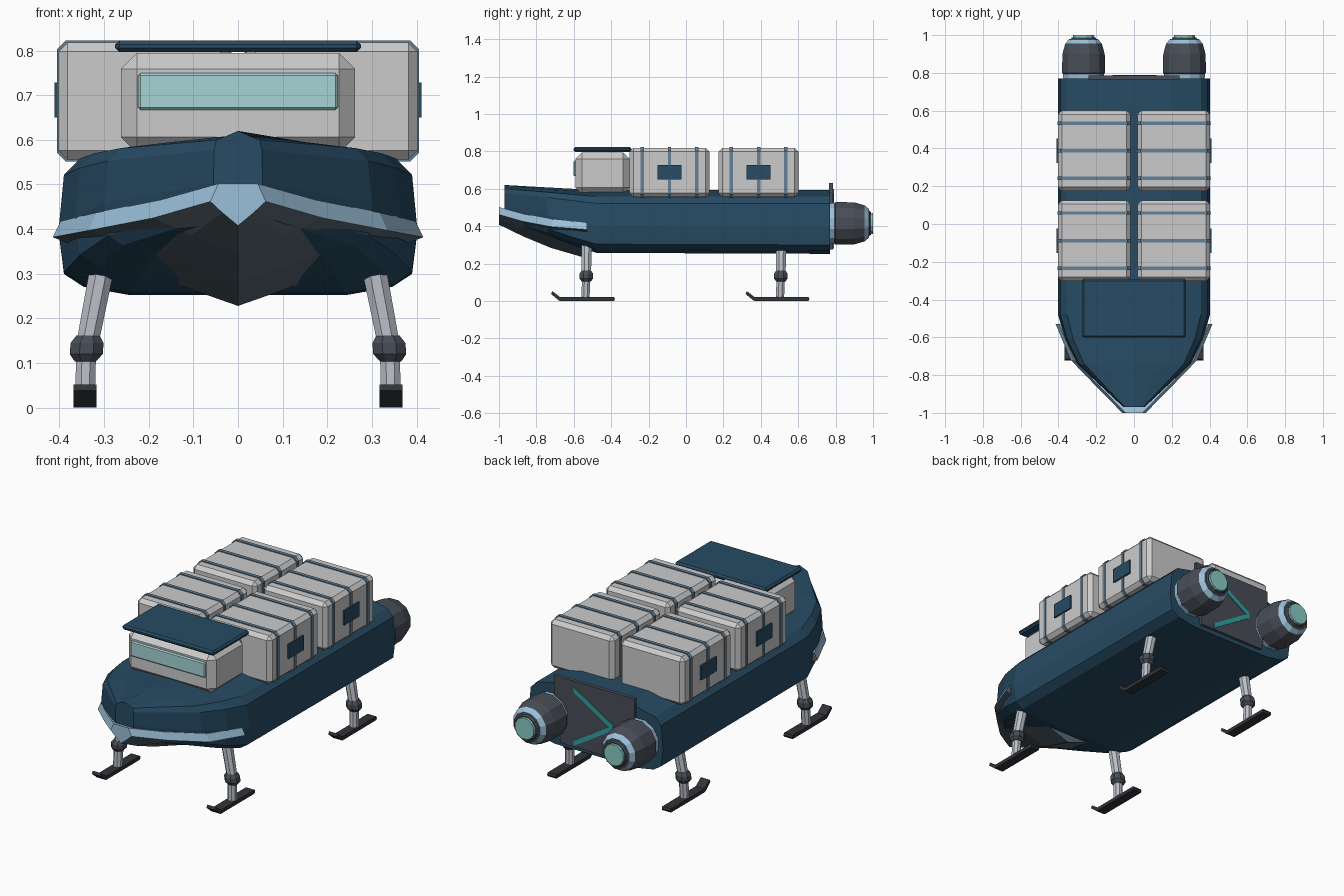
import bpy, bmesh, math
from mathutils import Vector

if "Cube" in bpy.data.objects:
    bpy.data.objects.remove(bpy.data.objects["Cube"])


def material(name, rgb):
    m = bpy.data.materials.new(name)
    m.diffuse_color = (*rgb, 1)
    m.use_nodes = True
    m.node_tree.nodes["Principled BSDF"].inputs["Base Color"].default_value = m.diffuse_color
    return m


NAVY = material("navy_paint", (0.02, 0.07, 0.125))
PALE = material("pale_blue_trim", (0.33, 0.53, 0.70))
SLATE = material("slate_underside", (0.10, 0.14, 0.17))
DARK = material("dark_metal", (0.065, 0.075, 0.095))
BLACK = material("runner_metal", (0.03, 0.033, 0.04))
STEEL = material("strut_steel", (0.50, 0.53, 0.58))
STRAP = material("strap_blue", (0.13, 0.22, 0.30))
GLASS = material("window_glass", (0.38, 0.66, 0.68))
TEAL = material("teal_glow", (0.25, 0.60, 0.56))
MARK = material("teal_stripe", (0.03, 0.36, 0.36))


def finish(name, bm, *mats):
    bmesh.ops.recalc_face_normals(bm, faces=bm.faces)
    me = bpy.data.meshes.new(name)
    bm.to_mesh(me)
    bm.free()
    for m in mats:
        if m:
            me.materials.append(m)
    ob = bpy.data.objects.new(name, me)
    bpy.context.collection.objects.link(ob)
    return ob


def box(name, lo, hi, mat=None, bevel=0.0):
    bm = bmesh.new()
    bmesh.ops.create_cube(bm, size=1)
    for v in bm.verts:
        v.co = Vector([(a + b) / 2 + c * (b - a) for a, b, c in zip(lo, hi, v.co)])
    if bevel:
        bmesh.ops.bevel(bm, geom=bm.edges[:], offset=bevel, segments=1,
                        affect='EDGES', profile=0.5)
    return finish(name, bm, mat)


def loft(name, rings, mats, pick=lambda ring, side: 0, cap=0):
    """Skin a list of closed rings and cap both ends."""
    bm = bmesh.new()
    rows = [[bm.verts.new(p) for p in r] for r in rings]
    n = len(rows[0])
    for k, (a, b) in enumerate(zip(rows, rows[1:])):
        for i in range(n):
            j = (i + 1) % n
            bm.faces.new((a[i], a[j], b[j], b[i])).material_index = pick(k, i)
    bm.faces.new(rows[0]).material_index = cap
    bm.faces.new(rows[-1]).material_index = pick(len(rows) - 1, 0)
    return finish(name, bm, *mats)


def tube(name, stops, mats, sides, pick=lambda k, i: 0, along_y=False):
    """Loft of round rings; each stop is (x, y, z, radius)."""
    rings = []
    for x, y, z, r in stops:
        ring = []
        for i in range(sides):
            t = 2 * math.pi * (i + 0.5) / sides
            c, s = r * math.cos(t), r * math.sin(t)
            ring.append((x + c, y, z + s) if along_y else (x + c, y + s, z))
        rings.append(ring)
    return loft(name, rings, mats, pick)


def prism(name, outline, place, depth, mat):
    """Flat outline placed in 3D and pushed along a depth vector."""
    pts = [Vector(place(*p)) for p in outline]
    return loft(name, [pts, [p + Vector(depth) for p in pts]], [mat])


def mirrored(half):
    """Close a right-hand section, whose ends lie on x = 0."""
    return half + [(-x, y, z) for x, y, z in half[-2:0:-1]]


# Hull: y, half width, deck height, keel height
stations = [(-0.97, 0.055, 0.62, 0.42), (-0.74, 0.30, 0.607, 0.35), (-0.61, 0.365, 0.60, 0.30),
            (-0.48, 0.402, 0.592, 0.257), (0.77, 0.402, 0.592, 0.252)]
rings = []
for y, w, zt, zb in stations:
    crown = 0.012 if y < -0.5 else 0.0
    h = zt - zb
    rings.append(mirrored([(0, y, zt), (w * 0.5, y, zt - crown), (w * 0.88, y, zt - 0.1 * h),
                           (w * 0.97, y, zt - 0.21 * h), (w, y, zb + 0.42 * h),
                           (w * 0.97, y, zb + 0.14 * h), (w * 0.86, y, zb + 0.055 * h),
                           (w * 0.6, y, zb), (0, y, zb)]))
loft("hull", rings, [NAVY])

# Bow fairing: y, half width, band top, band bottom, keel
bow = [(-1.0, 0.062, 0.502, 0.462, 0.408), (-0.87, 0.19, 0.466, 0.425, 0.345),
       (-0.72, 0.335, 0.437, 0.397, 0.283), (-0.53, 0.415, 0.418, 0.382, 0.228)]
rings = [mirrored([(0, y, a), (w - 0.018, y, a), (w, y, b),
                   (w * 0.55, y, k + (b - k) * 0.52), (0, y, k)]) for y, w, a, b, k in bow]
loft("bow_fairing", rings, [SLATE, PALE], lambda k, i: int(i in (0, 1, 6, 7) and k < 3), cap=1)

# Cabin with windscreen and roof
box("cabin", (-0.262, -0.592, 0.57), (0.262, -0.30, 0.795), None, 0.036)
box("windscreen", (-0.224, -0.602, 0.667), (0.224, -0.575, 0.75), GLASS, 0.006)
box("cabin_roof", (-0.275, -0.602, 0.797), (0.275, -0.292, 0.823), NAVY, 0.009)

# Cargo crates, straps and side plates
for s, side in ((1, "right"), (-1, "left")):
    for yc, end in ((-0.088, "front"), (0.388, "rear")):
        x0, x1 = sorted((s * 0.019, s * 0.402))
        name = f"{side}_{end}_crate"
        box(name, (x0, yc - 0.213, 0.556), (x1, yc + 0.213, 0.818), None, 0.02)
        for k in (-1, 0, 1):
            y = yc + k * 0.146
            a, b, lo, hi, c = x0 - 0.004, x1 + 0.004, 0.552, 0.823, 0.02
            prism(f"{name}_strap",
                  [(a + c, lo), (b - c, lo), (b, lo + c), (b, hi - c),
                   (b - c, hi), (a + c, hi), (a, hi - c), (a, lo + c)],
                  lambda u, v: (u, y - 0.009, v), (0, 0.018, 0), STRAP)
        p0, p1 = sorted((s * 0.395, s * 0.411))
        box(f"{name}_plate", (p0, yc - 0.065, 0.65), (p1, yc + 0.065, 0.728), NAVY)

# Engines: pale collar, dark barrel, pale lip, glowing nozzle
for s, side in ((1, "right"), (-1, "left")):
    profile = [(0.76, 0.110), (0.795, 0.113), (0.80, 0.118), (0.90, 0.116), (0.955, 0.100),
               (0.978, 0.080), (0.980, 0.070), (0.988, 0.064)]
    tones = [1, 0, 0, 0, 1, 0, 0, 0]
    tube(f"{side}_engine", [(s * 0.267, y, 0.415, r) for y, r in profile],
         [DARK, PALE], 12, lambda k, i: tones[k], along_y=True)
    tube(f"{side}_engine_nozzle", [(s * 0.267, 0.97, 0.415, 0.060), (s * 0.267, 1.0, 0.415, 0.058)],
         [TEAL], 12, along_y=True)

# Stern plate with two angled stripes
prism("stern_plate", [(-0.24, 0.63), (0.24, 0.63), (0.24, 0.50), (0.20, 0.275),
                      (-0.20, 0.275), (-0.24, 0.50)],
      lambda u, v: (u, 0.765, v), (0, 0.02, 0), DARK)
for z in (0.585, 0.295):
    d = 0.014 if z > 0.4 else -0.014
    prism("stern_stripe", [(0.12, z + d), (0.12, z - d), (-0.115, 0.44 - d), (-0.115, 0.44 + d)],
          lambda u, v: (u, 0.784, v), (0, 0.006, 0), MARK)

# Landing legs with knee joints and ski runners
for s, side in ((1, "right"), (-1, "left")):
    for y, end in ((-0.53, "front"), (0.51, "rear")):
        name = f"{side}_{end}"
        tube(f"{name}_leg_upper", [(s * 0.303, y, 0.32, 0.030), (s * 0.338, y - 0.003, 0.14, 0.027)],
             [STEEL], 8)
        tube(f"{name}_knee", [(s * 0.336, y - 0.003, 0.162, 0.028), (s * 0.338, y - 0.003, 0.145, 0.040),
                              (s * 0.340, y - 0.003, 0.120, 0.040), (s * 0.342, y - 0.003, 0.104, 0.026)],
             [DARK], 8)
        tube(f"{name}_leg_lower", [(s * 0.340, y - 0.003, 0.13, 0.024), (s * 0.343, y - 0.008, 0.012, 0.024)],
             [STEEL], 8)
        prism(f"{name}_ski", [(-0.192, 0.038), (-0.150, 0.003), (-0.142, 0.0), (0.145, 0.0),
                              (0.15, 0.01), (0.145, 0.02), (-0.142, 0.02), (-0.184, 0.052)],
              lambda u, v: (s * 0.343 - 0.026, y + u, v), (0.052, 0, 0), BLACK)
